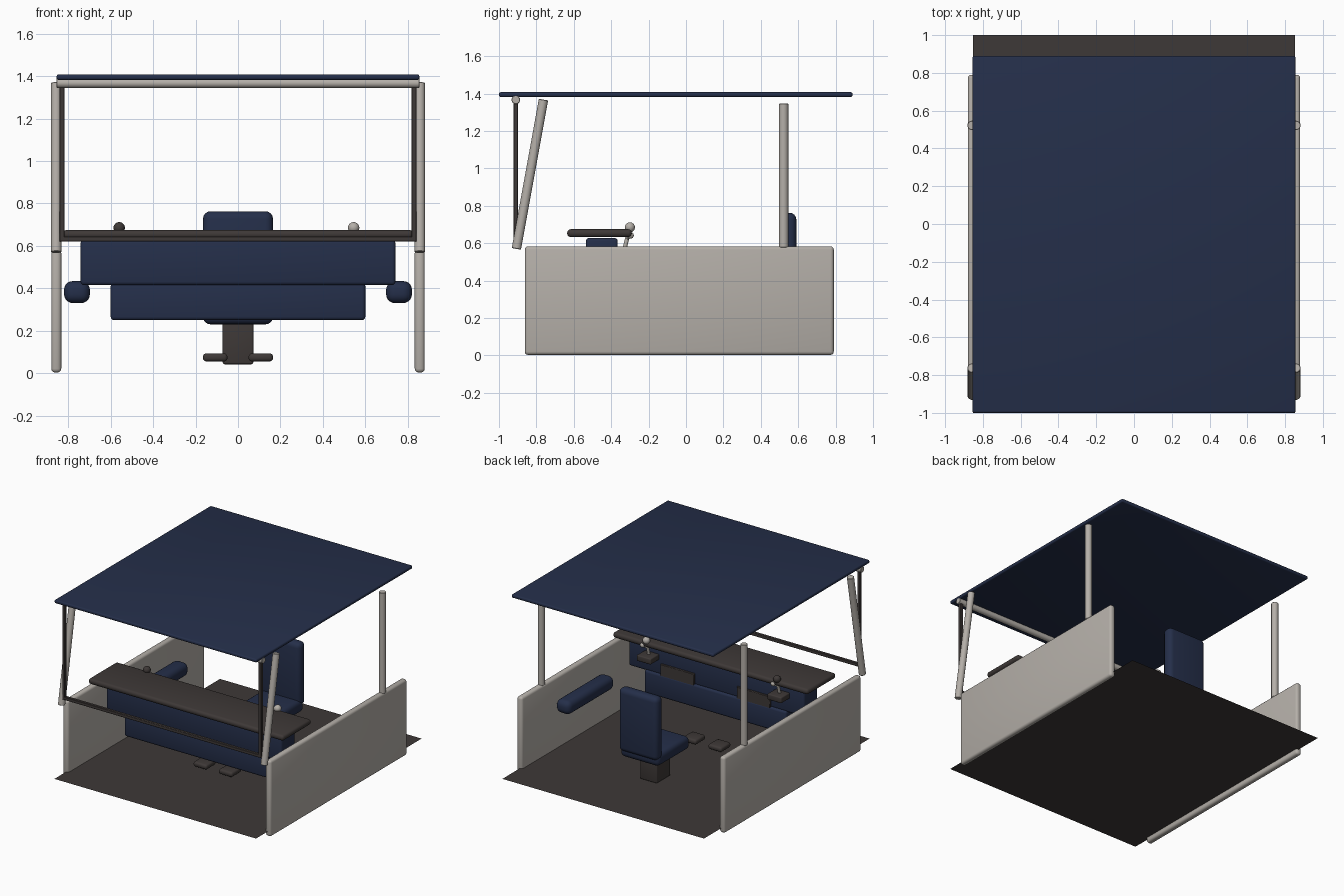
import bpy, math
from mathutils import Vector

if "Cube" in bpy.data.objects:
    bpy.data.objects.remove(bpy.data.objects["Cube"])


def material(name, rgb):
    m = bpy.data.materials.new(name)
    m.diffuse_color = (*rgb, 1)
    m.use_nodes = True
    m.node_tree.nodes["Principled BSDF"].inputs["Base Color"].default_value = m.diffuse_color
    return m


NAVY = material("navy_blue", (0.018, 0.028, 0.068))
GREY = material("warm_light_grey", (0.46, 0.43, 0.395))
DARK = material("dark_brown_grey", (0.048, 0.040, 0.038))


def finish(ob, name, mat, smooth=True):
    ob.name = name
    ob.data.materials.append(mat)
    if smooth:
        bpy.ops.object.shade_smooth_by_angle(angle=math.radians(40))
    return ob


def box(name, mat, x, y, z, bevel=0.01, segments=3):
    """Rounded box given as (min, max) ranges per axis."""
    r = (x, y, z)
    bpy.ops.mesh.primitive_cube_add(size=1, location=[(a + b) / 2 for a, b in r])
    ob = bpy.context.object
    ob.scale = [b - a for a, b in r]
    bpy.ops.object.transform_apply(location=False, rotation=False, scale=True)
    if bevel:
        mod = ob.modifiers.new("round", 'BEVEL')
        mod.width = bevel
        mod.segments = segments
        bpy.ops.object.modifier_apply(modifier="round")
    return finish(ob, name, mat)


def rod(name, mat, a, b, radius):
    """Cylinder between two points, with slightly softened rims."""
    a, b = Vector(a), Vector(b)
    d = b - a
    bpy.ops.mesh.primitive_cylinder_add(vertices=24, radius=radius, depth=d.length,
                                        location=(a + b) / 2)
    ob = bpy.context.object
    ob.rotation_euler = d.to_track_quat('Z', 'Y').to_euler()
    mod = ob.modifiers.new("rim", 'BEVEL')
    mod.width = radius * 0.12
    mod.limit_method = 'ANGLE'
    bpy.ops.object.modifier_apply(modifier="rim")
    return finish(ob, name, mat)


def ball(name, mat, loc, radius):
    bpy.ops.mesh.primitive_uv_sphere_add(segments=20, ring_count=12, radius=radius, location=loc)
    return finish(bpy.context.object, name, mat)


def span(s, a, b):
    """Range mirrored to the side s (+1 or -1)."""
    return tuple(sorted((s * a, s * b)))


# Floor sheet and canopy
bpy.ops.mesh.primitive_plane_add(size=1, location=(0, 0, 0.04))
floor = bpy.context.object
floor.scale = (1.705, 2, 1)
finish(floor, "floor", DARK, smooth=False)
box("canopy", NAVY, (-0.855, 0.855), (-1, 0.89), (1.382, 1.408), 0.01)

# Side walls, posts, window frame, armrests, pedals
for s, side in ((-1, "left"), (1, "right")):
    box(f"{side}_wall", GREY, span(s, 0.833, 0.88), (-0.862, 0.79), (0.003, 0.584), 0.018)
    rod(f"{side}_back_post", GREY, (s * 0.857, 0.522, 0.577), (s * 0.857, 0.522, 1.347), 0.025)
    rod(f"{side}_front_post", GREY, (s * 0.857, -0.907, 0.57), (s * 0.857, -0.762, 1.368), 0.025)
    box(f"{side}_window_bar", DARK, span(s, 0.818, 0.842), (-0.922, -0.898), (0.622, 1.36), 0.003, 1)
    box(f"{side}_armrest", NAVY, span(s, 0.698, 0.82), (-0.145, 0.415), (0.33, 0.434), 0.042, 5)
    box(f"{side}_pedal", DARK, span(s, 0.05, 0.165), (-0.31, -0.19), (0.055, 0.093), 0.015)
    box(f"{side}_screen", DARK, span(s, 0.18, 0.465), (-0.375, -0.352), (0.41, 0.505), 0.004, 1)

rod("window_top_bar", GREY, (-0.855, -0.91, 1.367), (0.855, -0.91, 1.367), 0.023)
box("window_sill_bar", DARK, (-0.842, 0.842), (-0.922, -0.898), (0.62, 0.645), 0.003, 1)

# Console
box("dashboard_top", DARK, (-0.825, 0.825), (-0.635, -0.29), (0.633, 0.675), 0.018)
box("upper_console", NAVY, (-0.742, 0.742), (-0.535, -0.365), (0.415, 0.628), 0.016)
box("lower_console", NAVY, (-0.6, 0.6), (-0.52, -0.35), (0.25, 0.425), 0.016)

# Control sticks on small brackets
for x, side, knob in ((-0.56, "left", DARK), (0.545, "right", GREY)):
    box(f"{side}_stick_base", DARK, (x - 0.06, x + 0.06), (-0.38, -0.265), (0.525, 0.57), 0.008)
    rod(f"{side}_stick", GREY, (x, -0.33, 0.565), (x, -0.30, 0.685), 0.011)
    ball(f"{side}_stick_knob", knob, (x, -0.30, 0.685), 0.027)
    ball(f"{side}_stick_button", GREY, (x + 0.03, -0.297, 0.642), 0.018)
    rod(f"{side}_stick_link", GREY, (x, -0.313, 0.625), (x + 0.03, -0.297, 0.642), 0.009)

# Seat
box("seat_pedestal", DARK, (-0.072, 0.072), (0.29, 0.455), (0.042, 0.25), 0.008)
box("seat_cushion", NAVY, (-0.165, 0.165), (0.18, 0.57), (0.23, 0.33), 0.035, 4)
box("seat_back", NAVY, (-0.165, 0.165), (0.505, 0.59), (0.28, 0.763), 0.036, 4)
